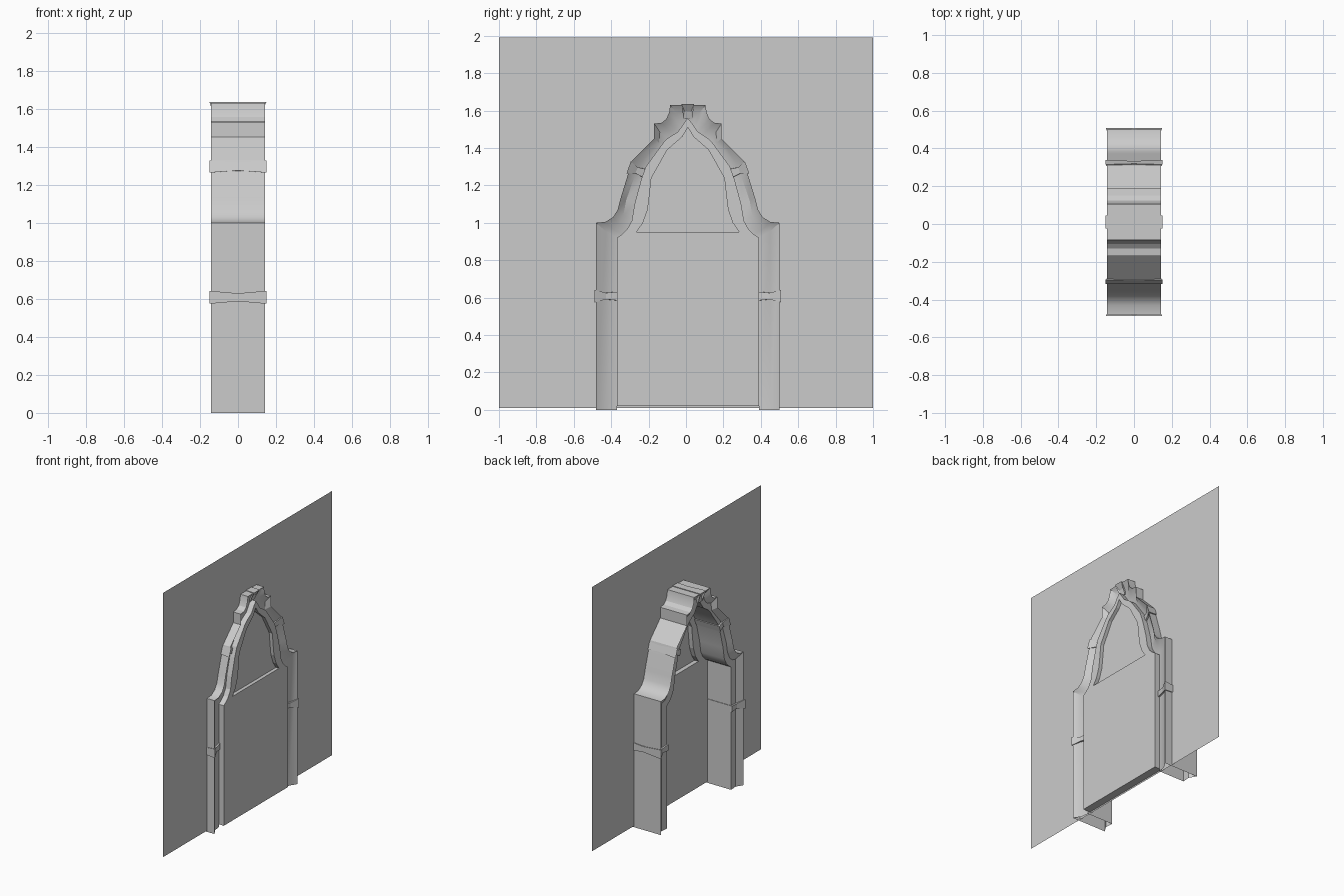
import bpy, bmesh, math

if "Cube" in bpy.data.objects:
    bpy.data.objects.remove(bpy.data.objects["Cube"])

CY = 0.01      # the portal sits slightly off the wall centre
WALL_X = 0.08

# half profiles (distance from centre line, height)
OUTER = [(.49, 0), (.49, 1.0), (.44, 1.005), (.40, 1.03), (.375, 1.07), (.36, 1.13), (.32, 1.26), (.30, 1.33),
         (.18, 1.45), (.18, 1.53), (.14, 1.535), (.115, 1.555), (.10, 1.59), (.095, 1.63), (0, 1.63)]
MID = [(.44, 0), (.44, .955), (.40, .965), (.37, .99), (.345, 1.04), (.33, 1.12), (.285, 1.25), (.26, 1.31),
       (.155, 1.43), (.15, 1.485), (.11, 1.50), (.085, 1.52), (.065, 1.55), (.06, 1.585), (0, 1.585)]
INNER = [(.38, 0), (.38, .92), (.35, .94), (.325, .965), (.30, 1.01), (.285, 1.10), (.25, 1.23), (.225, 1.30),
         (.13, 1.43), (.11, 1.45), (.08, 1.47), (.055, 1.485), (.04, 1.505), (.02, 1.535), (0, 1.56)]
WINDOW = [(.275, .95), (.24, 1.0), (.215, 1.07), (.205, 1.15), (.195, 1.24), (.11, 1.39), (.03, 1.46), (0, 1.51)]


def full(half):
    """Mirror a half profile into a full left-to-right one."""
    return [(CY - d, z) for d, z in half] + [(CY + d, z) for d, z in reversed(half[:-1])]


def finish(bm, name, smooth=False, normals=True):
    if normals:
        bmesh.ops.recalc_face_normals(bm, faces=bm.faces)
    me = bpy.data.meshes.new(name)
    bm.to_mesh(me)
    bm.free()
    ob = bpy.data.objects.new(name, me)
    bpy.context.collection.objects.link(ob)
    if smooth:
        bpy.ops.object.select_all(action='DESELECT')
        ob.select_set(True)
        bpy.context.view_layer.objects.active = ob
        bpy.ops.object.shade_smooth_by_angle(angle=math.radians(28))
    return ob


def panel(name, loops, x, depth=0):
    """Flat panel facing +x from closed outlines (later ones are holes), optionally thick."""
    bm = bmesh.new()
    edges = []
    for pts in loops:
        vs = [bm.verts.new((x, y, z)) for y, z in pts]
        edges += [bm.edges.new((a, b)) for a, b in zip(vs, vs[1:] + vs[:1])]
    bmesh.ops.triangle_fill(bm, edges=edges, use_beauty=True, use_dissolve=False, normal=(1, 0, 0))
    if depth:
        old = list(bm.faces)
        geo = bmesh.ops.extrude_face_region(bm, geom=old, use_keep_orig=True)["geom"]
        for v in geo:
            if isinstance(v, bmesh.types.BMVert):
                v.co.x -= depth
    return finish(bm, name)


# arched portal frame: flared section swept along the profiles, open at the bottom
bm = bmesh.new()
section = [(INNER, -.115), (MID, -.11), (OUTER, -.142), (OUTER, .142), (MID, .11), (INNER, .10)]
rows = [[bm.verts.new((x, y, z)) for y, z in full(half)] for half, x in section]
for a, b in zip(rows, rows[1:] + rows[:1]):
    for i in range(len(a) - 1):
        bm.faces.new((a[i], a[i + 1], b[i + 1], b[i]))
finish(bm, "portal_frame", smooth=True)

# wall, door slab with window opening, recessed window panel
window = full(WINDOW)
panel("wall", [[(-1, .01), (1, .01), (1, 1.99), (-1, 1.99)], window], WALL_X)
door_outline = full([(.38, .02)] + INNER[1:])
panel("door_slab", [door_outline, window], .141, .059)
panel("window_panel", [window], .115)


def strap(name, origin, n, width, side=1):
    """Pinched band wrapped around the frame; n points outward across the frame."""
    t = (-n[1], n[0])
    ring = [(0, .11, .023), (.5, .122, .017), (1, .15, .034), (1, 0, .021),
            (1, -.15, .034), (.5, -.122, .017), (0, -.125, .023)]
    bm = bmesh.new()
    loops = []
    for s in (-1, 1):
        loops.append([bm.verts.new((x, CY + side * (origin[0] + n[0] * f * width + t[0] * h * s),
                                    origin[1] + n[1] * f * width + t[1] * h * s)) for f, x, h in ring])
    a, b = loops
    for i in range(len(a)):
        j = (i + 1) % len(a)
        bm.faces.new((a[i], a[j], b[j], b[i]))
    bm.faces.new(a)
    bm.faces.new(b)
    bmesh.ops.triangulate(bm, faces=[f for f in bm.faces if len(f.verts) > 4])
    finish(bm, name)


# straps on the posts, the arch shoulders and the crown
for side, label in ((-1, "left"), (1, "right")):
    strap("post_strap_" + label, (.376, .608), (1, 0), .122, side)
    strap("arch_strap_" + label, (.232, 1.265), (.94, .34), .09, side)
strap("crown_strap", (0, 1.555), (0, 1), .08)
